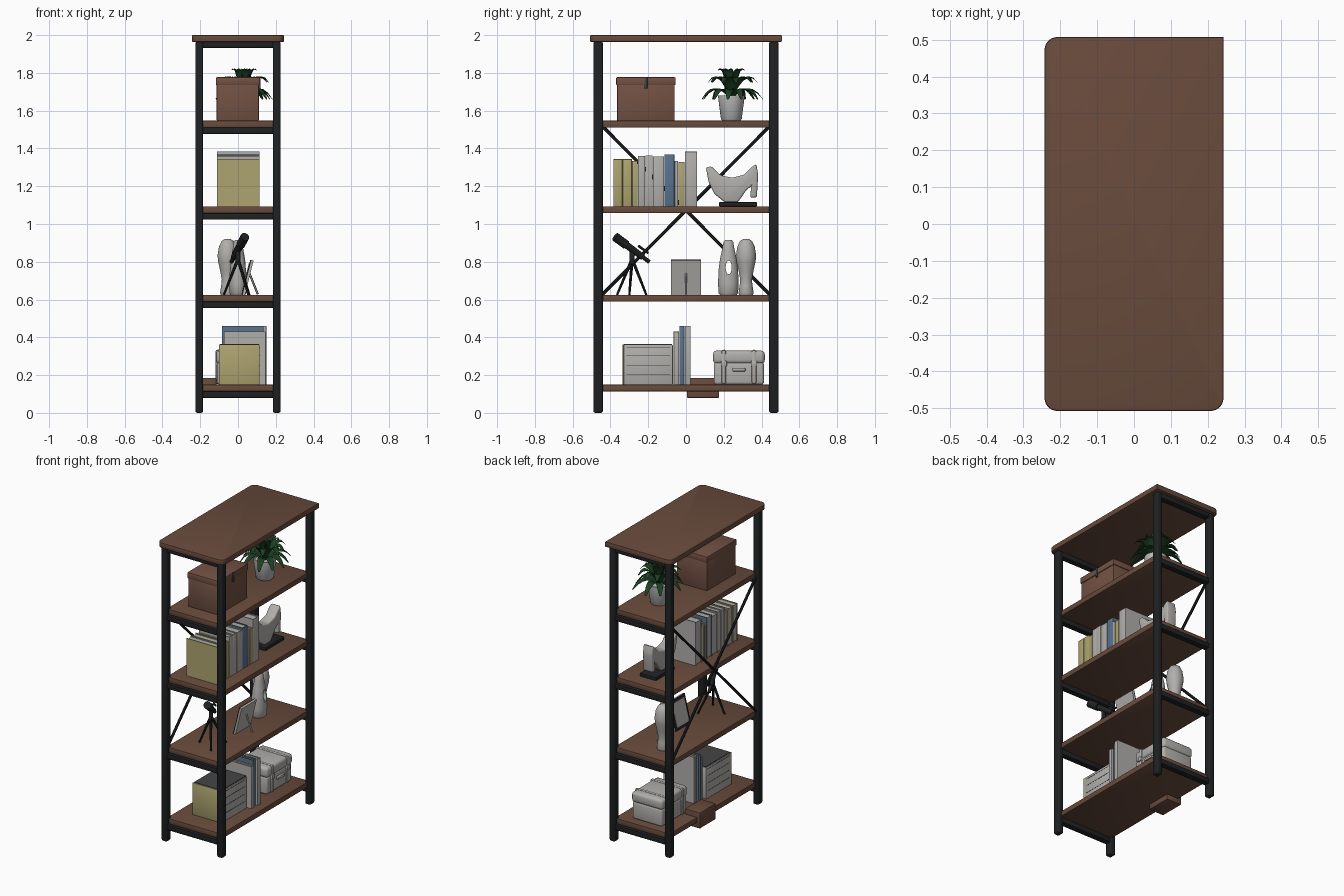
import bpy, bmesh, math, random
from mathutils import Vector, Matrix

if "Cube" in bpy.data.objects:
    bpy.data.objects.remove(bpy.data.objects["Cube"])

random.seed(4)


def mat(name, r, g, b):
    m = bpy.data.materials.new(name)
    m.diffuse_color = (r, g, b, 1)
    m.use_nodes = True
    m.node_tree.nodes["Principled BSDF"].inputs["Base Color"].default_value = m.diffuse_color
    return m


WOOD = mat("walnut wood", 0.14, 0.07, 0.045)
BLACK = mat("black metal", 0.014, 0.015, 0.016)
CARTON = mat("carton brown", 0.17, 0.083, 0.057)
GREY = mat("light grey", 0.44, 0.43, 0.41)
YELLOW = mat("dull yellow", 0.42, 0.37, 0.16)
BLUE = mat("dusty blue", 0.10, 0.17, 0.27)
GREEN = mat("leaf green", 0.012, 0.05, 0.016)
POT = mat("pot grey", 0.50, 0.50, 0.51)
DARK = mat("dark grey", 0.06, 0.06, 0.06)


def finish(bm, name, m, smooth=True):
    bmesh.ops.recalc_face_normals(bm, faces=bm.faces[:])
    me = bpy.data.meshes.new(name)
    bm.to_mesh(me)
    bm.free()
    me.materials.append(m)
    if smooth:
        me.shade_smooth()
        me.set_sharp_from_angle(angle=math.radians(40))
    ob = bpy.data.objects.new(name, me)
    bpy.context.collection.objects.link(ob)
    return ob


def box(name, x, y, z, m, bevel=0.0, seg=2):
    """Box from (min, max) ranges."""
    bm = bmesh.new()
    bmesh.ops.create_cube(bm, size=1)
    for v in bm.verts:
        v.co = Vector([(a + b) / 2 + c * (b - a) for (a, b), c in zip((x, y, z), v.co)])
    if bevel:
        bmesh.ops.bevel(bm, geom=bm.edges[:], offset=bevel, segments=seg, profile=0.5, affect='EDGES')
    return finish(bm, name, m)


def rod(name, a, b, r, m, r2=None, seg=12):
    a, b = Vector(a), Vector(b)
    d = b - a
    bm = bmesh.new()
    mx = Matrix.Translation((a + b) / 2) @ d.to_track_quat('Z', 'Y').to_matrix().to_4x4()
    bmesh.ops.create_cone(bm, cap_ends=True, segments=seg, radius1=r, radius2=r if r2 is None else r2,
                          depth=d.length, matrix=mx)
    return finish(bm, name, m)


def lathe(name, prof, c, m, sx=1, sy=1, seg=28):
    bm = bmesh.new()
    rings = [[bm.verts.new((c[0] + sx * r * math.cos(t * math.tau / seg),
                            c[1] + sy * r * math.sin(t * math.tau / seg), c[2] + z))
              for t in range(seg)] for r, z in prof]
    for p, q in zip(rings, rings[1:]):
        for i in range(seg):
            j = (i + 1) % seg
            bm.faces.new((p[i], p[j], q[j], q[i]))
    bm.faces.new(rings[0])
    bm.faces.new(rings[-1])
    return finish(bm, name, m)


# Top board: three rounded corners, one square
bm = bmesh.new()
bmesh.ops.create_cube(bm, size=1)
for v in bm.verts:
    v.co = Vector((v.co.x * 0.486, v.co.y * 1.015, 1.982 + v.co.z * 0.036))
corners = [e for e in bm.edges if abs(e.verts[0].co.z - e.verts[1].co.z) > 0.01
           and not (e.verts[0].co.x > 0 and e.verts[0].co.y > 0)]
bmesh.ops.bevel(bm, geom=corners, offset=0.036, segments=6, profile=0.5, affect='EDGES')
rim = [e for e in bm.edges if abs(e.verts[0].co.z - e.verts[1].co.z) < 0.001]
bmesh.ops.bevel(bm, geom=rim, offset=0.005, segments=2, profile=0.5, affect='EDGES')
finish(bm, "top_board", WOOD)

# Posts
for sx in (-1, 1):
    for sy in (-1, 1):
        cx, cy = sx * 0.205, sy * 0.465
        box("post", (cx - 0.021, cx + 0.021), (cy - 0.025, cy + 0.025), (0.0, 1.966), BLACK, 0.011, 3)

# Shelves with end rails below
SHELVES = (0.15, 0.625, 1.093, 1.547)
for z in SHELVES:
    box("shelf", (-0.203, 0.203), (-0.465, 0.465), (z - 0.036, z), WOOD, 0.004)
for z in [s - 0.036 for s in SHELVES] + [1.966]:
    for y in (-0.465, 0.465):
        box("end_rail", (-0.2, 0.2), (y - 0.02, y + 0.02), (z - 0.034, z), BLACK, 0.004)

# Crossed back brace
for s in (-1, 1):
    rod("back_brace", (-0.205, -0.45 * s, 1.525), (-0.205, 0.45 * s, 0.62), 0.009, BLACK, seg=8)

# Carton with lid and strap
box("carton", (-0.113, 0.11), (-0.365, -0.06), (1.547, 1.745), CARTON, 0.004)
box("carton_lid", (-0.117, 0.115), (-0.37, -0.055), (1.735, 1.777), CARTON, 0.006)
box("carton_strap", (0.11, 0.119), (-0.221, -0.205), (1.715, 1.779), DARK, 0.002)

# Potted plant
PX, PY = 0.03, 0.24
lathe("plant_pot", [(0.048, 0), (0.055, 0.008), (0.07, 0.125), (0.07, 0.133), (0.062, 0.133), (0.06, 0.12)],
      (PX, PY, 1.547), POT)
bm = bmesh.new()
for count, reach, lift, droop in ((11, 0.165, 0.10, 0.10), (10, 0.135, 0.16, 0.07), (7, 0.075, 0.17, 0.015)):
    for i in range(count):
        a = (i + random.uniform(-0.2, 0.2)) * math.tau / count + reach * 20
        out, side = Vector((math.cos(a), math.sin(a), 0)), Vector((-math.sin(a), math.cos(a), 0))
        L = reach * random.uniform(0.88, 1.05)
        prev = None
        for k in range(7):
            t = k / 6
            p = Vector((PX, PY, 1.66)) + out * (L * t) + Vector((0, 0, lift * math.sin(t * 1.7) - droop * t * t))
            w = 0.003 + 0.021 * math.sin(math.pi * min(1, t * 0.97)) ** 0.8
            row = [bm.verts.new(p - side * w + Vector((0, 0, w * 0.35))), bm.verts.new(p),
                   bm.verts.new(p + side * w + Vector((0, 0, w * 0.35)))]
            if prev:
                for j in (0, 1):
                    bm.faces.new((prev[j], prev[j + 1], row[j + 1], row[j]))
            prev = row
finish(bm, "plant_leaves", GREEN)


# Books: two covers, a spine at +x and a recessed page block
def book(y, w, z, h, x0, x1, m):
    c = min(0.005, w * 0.2)
    box("book_pages", (x0 + 0.004, x1 - 0.004), (y + c, y + w - c), (z + 0.004, z + h - 0.006), GREY)
    for a in (y, y + w - c):
        box("book_cover", (x0, x1 - 0.002), (a, a + c), (z, z + h), m)
    box("book_spine", (x1 - 0.006, x1), (y, y + w), (z, z + h), m, 0.002)


y = -0.385
for w, h, m in ((.05, .25, YELLOW), (.05, .25, YELLOW), (.03, .24, YELLOW), (.04, .268, GREY), (.04, .27, GREY),
                (.06, .265, GREY), (.055, .275, BLUE), (.02, .24, GREY), (.035, .235, YELLOW), (.065, .29, GREY)):
    book(y, w - 0.002, 1.093, h, -0.11, 0.115, m)
    y += w
book(-0.065, 0.028, 0.15, 0.28, -0.075, 0.145, GREY)
book(-0.035, 0.026, 0.15, 0.31, -0.085, 0.135, BLUE)
book(-0.006, 0.03, 0.15, 0.31, -0.075, 0.15, GREY)

# Abstract sculpture on a dark base
outline = [(.105, 1.30), (.135, 1.305), (.185, 1.257), (.245, 1.245), (.31, 1.262), (.345, 1.30), (.372, 1.318),
           (.382, 1.26), (.375, 1.14), (.34, 1.14), (.345, 1.20), (.32, 1.18), (.275, 1.115), (.205, 1.115),
           (.15, 1.16), (.12, 1.22)]
bm = bmesh.new()
f = bm.faces.new([bm.verts.new((-0.015, a, b)) for a, b in outline])
ext = bmesh.ops.extrude_face_region(bm, geom=[f])
bmesh.ops.translate(bm, verts=[g for g in ext["geom"] if isinstance(g, bmesh.types.BMVert)], vec=(0.07, 0, 0))
bmesh.ops.bevel(bm, geom=bm.edges[:], offset=0.01, segments=3, profile=0.5, affect='EDGES')
finish(bm, "sculpture", GREY)
box("sculpture_base", (-0.04, 0.08), (0.175, 0.375), (1.093, 1.116), BLACK, 0.004)

# Telescope on a tripod
eye, front = Vector((-0.035, -0.195, 0.80)), Vector((0.033, -0.365, 0.925))
hub = Vector((0, -0.285, 0.835))
rod("telescope_tube", eye.lerp(front, 0.2), front, 0.017, BLACK, 0.02, 16)
rod("telescope_hood", eye.lerp(front, 0.72), eye.lerp(front, 1.06), 0.024, BLACK, seg=16)
rod("telescope_eyepiece", eye, eye.lerp(front, 0.25), 0.011, BLACK)
rod("telescope_finder", eye.lerp(front, 0.15) + Vector((0, 0.02, 0.028)),
    eye.lerp(front, 0.45) + Vector((0, 0.02, 0.028)), 0.007, BLACK)
rod("tripod_hub", hub - Vector((0, 0, 0.05)), hub + Vector((0, 0, 0.04)), 0.013, BLACK)
for fx, fy in ((-0.075, -0.30), (0.055, -0.365), (0.06, -0.21)):
    rod("tripod_leg", (fx, fy, 0.625), hub - Vector((0, 0, 0.02)), 0.006, BLACK, 0.009, 8)

# Leaning picture frame, facing the back, with an easel strut
tilt = Matrix.Translation((0.025, 0, 0.625)) @ Matrix.Rotation(math.radians(14), 4, 'Y')
for name, x, yr, z, m in (("frame_back", (0.0, 0.012), (-0.08, 0.08), (0, 0.19), GREY),
                          ("frame_border", (-0.006, 0.0), (-0.08, 0.08), (0, 0.19), BLACK),
                          ("frame_picture", (-0.009, -0.005), (-0.062, 0.062), (0.018, 0.172), GREY)):
    box(name, x, yr, z, m).matrix_world = tilt
rod("frame_strut", (0.105, 0, 0.628), (0.06, 0, 0.74), 0.006, GREY, seg=6)

# Two vases, the first pierced by an oval hole
v = lathe("pierced_vase", [(0.045, 0), (0.052, 0.01), (0.054, 0.06), (0.052, 0.13), (0.044, 0.19), (0.033, 0.24),
                           (0.026, 0.28), (0.018, 0.29)], (0.0, 0.224, 0.625), GREY, sx=0.85)
cut = rod("hole_cutter", (-0.1, 0, 0), (0.1, 0, 0), 0.02, GREY, seg=20)
cut.scale = (1, 0.8, 1.8)
cut.location = (0, 0.226, 0.77)
cut.hide_render = True
cut.display_type = 'WIRE'
b = v.modifiers.new("hole", 'BOOLEAN')
b.operation, b.object, b.solver = 'DIFFERENCE', cut, 'EXACT'
lathe("bulb_vase", [(0.036, 0), (0.04, 0.01), (0.034, 0.05), (0.031, 0.08), (0.04, 0.13), (0.051, 0.18),
                    (0.053, 0.21), (0.046, 0.255), (0.032, 0.285), (0.016, 0.295)], (-0.055, 0.318, 0.625), GREY)

# Storage crate: slatted grey sides, yellow front, dark top
box("crate", (-0.1, 0.115), (-0.33, -0.07), (0.15, 0.36), GREY, 0.003)
box("crate_front", (-0.1, 0.115), (-0.337, -0.329), (0.15, 0.363), YELLOW, 0.002)
box("crate_top", (-0.095, 0.11), (-0.328, -0.073), (0.358, 0.365), DARK)
for z in (0.20, 0.25, 0.30, 0.345):
    box("crate_groove", (-0.101, 0.116), (-0.315, -0.085), (z, z + 0.003), DARK)

# Small travel case with lid, straps, clasps and handle
box("case_body", (-0.11, 0.11), (0.147, 0.413), (0.15, 0.268), GREY, 0.014, 3)
box("case_lid", (-0.115, 0.115), (0.143, 0.417), (0.26, 0.33), GREY, 0.02, 3)
for yc in (0.2, 0.36):
    box("case_strap", (-0.12, 0.12), (yc - 0.013, yc + 0.013), (0.152, 0.335), GREY, 0.012, 2)
    box("case_clasp", (0.116, 0.125), (yc - 0.016, yc + 0.016), (0.245, 0.275), GREY, 0.003)
box("case_handle", (0.11, 0.128), (0.245, 0.315), (0.22, 0.238), GREY, 0.005)

# Small wooden block at the back edge of the lowest shelf
box("back_block", (-0.225, -0.115), (0.005, 0.175), (0.08, 0.185), WOOD, 0.004)
